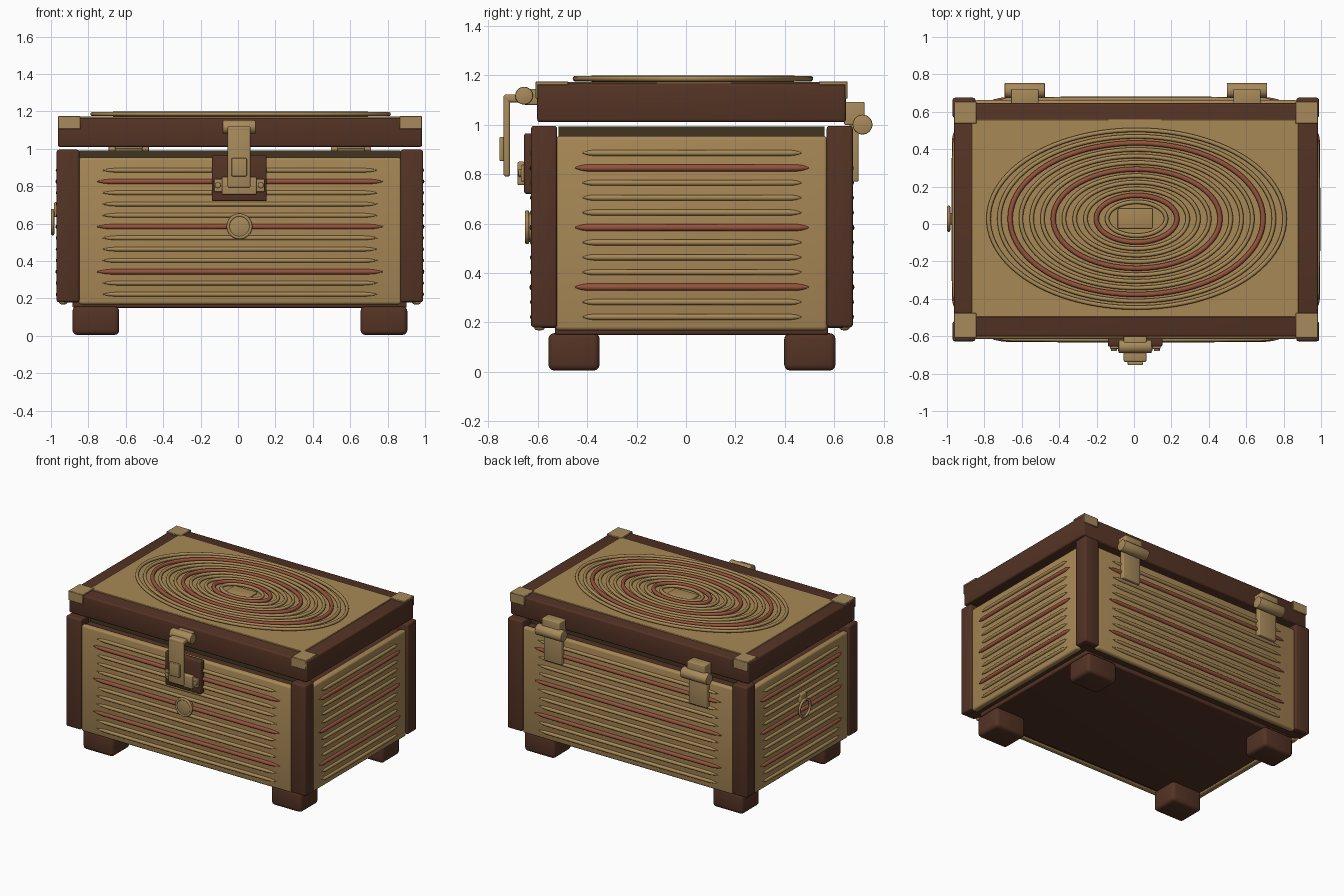
import bpy, math
from mathutils import Vector

if "Cube" in bpy.data.objects:
    bpy.data.objects.remove(bpy.data.objects["Cube"])

CX, CY = 0.01, 0.024   # middle of the chest body


def material(name, rgb):
    m = bpy.data.materials.new(name)
    m.diffuse_color = (*rgb, 1)
    m.use_nodes = True
    m.node_tree.nodes["Principled BSDF"].inputs["Base Color"].default_value = m.diffuse_color
    return m


TAN = material("tan_wood", (0.39, 0.246, 0.093))
BROWN = material("dark_brown_wood", (0.088, 0.033, 0.018))
RED = material("red_wood", (0.30, 0.085, 0.045))
BRASS = material("dull_brass", (0.39, 0.255, 0.105))
LINER = material("dark_olive_lining", (0.055, 0.036, 0.015))


def finish(ob, name, mat):
    ob.name = name
    ob.data.materials.clear()
    ob.data.materials.append(mat)
    bpy.ops.object.shade_smooth_by_angle(angle=math.radians(40))
    return ob


def box(name, x, y, z, mat, bevel=0.0, segments=3):
    """Box from (min, max) ranges with rounded edges."""
    bpy.ops.mesh.primitive_cube_add(size=1)
    ob = bpy.context.object
    for v in ob.data.vertices:
        v.co = [r[0] + (c + 0.5) * (r[1] - r[0]) for c, r in zip(v.co, (x, y, z))]
    if bevel:
        mod = ob.modifiers.new("round", 'BEVEL')
        mod.width, mod.segments = bevel, segments
        bpy.ops.object.modifier_apply(modifier="round")
    return finish(ob, name, mat)


def rod(name, centre, radius, length, axis, mat, bevel=0.005):
    """Cylinder along the given axis."""
    rot = {'X': (0, math.pi / 2, 0), 'Y': (math.pi / 2, 0, 0), 'Z': (0, 0, 0)}[axis]
    bpy.ops.mesh.primitive_cylinder_add(vertices=32, radius=radius, depth=length,
                                        location=centre, rotation=rot)
    ob = bpy.context.object
    mod = ob.modifiers.new("round", 'BEVEL')
    mod.width, mod.segments = bevel, 2
    bpy.ops.object.modifier_apply(modifier="round")
    return finish(ob, name, mat)


def tube(name, points, radii, thickness, mat, closed=False):
    """Round bead along a path, turned into a mesh."""
    cu = bpy.data.curves.new(name, 'CURVE')
    cu.dimensions = '3D'
    cu.bevel_depth, cu.bevel_resolution = thickness, 3
    cu.use_fill_caps = not closed
    sp = cu.splines.new('POLY')
    sp.points.add(len(points) - 1)
    for p, co, r in zip(sp.points, points, radii):
        p.co, p.radius = (*co, 1), r
    sp.use_cyclic_u = closed
    ob = bpy.data.objects.new(name, cu)
    bpy.context.collection.objects.link(ob)
    bpy.ops.object.select_all(action='DESELECT')
    ob.select_set(True)
    bpy.context.view_layer.objects.active = ob
    bpy.ops.object.convert(target='MESH')
    return finish(bpy.context.object, name, mat)


# Base, core and lining rim
box("base", (-0.885, 0.902), (-0.53, 0.575), (0.15, 0.19), BROWN, 0.008)
box("body_core", (-0.93, 0.95), (-0.585, 0.635), (0.178, 0.94), BROWN)
box("lining_rim", (-0.85, 0.87), (-0.515, 0.56), (0.93, 0.992), LINER)

# Feet
for sx in (-1, 1):
    for sy in (-1, 1):
        fx, fy = CX + sx * 0.77, CY + sy * 0.477
        box("foot", (fx - 0.125, fx + 0.125), (fy - 0.104, fy + 0.104),
            (0.005, 0.157), BROWN, 0.025)

# Corner posts
for sx in (-1, 1):
    for sy in (-1, 1):
        px, py = CX + sx * 0.919, CY + sy * 0.598
        box("corner_post", (px - 0.061, px + 0.061), (py - 0.053, py + 0.053),
            (0.18, 0.995), BROWN, 0.012)

# Wall panels between the posts
box("front_panel", (-0.853, 0.873), (-0.615, -0.57), (0.168, 0.953), TAN, 0.015)
box("back_panel", (-0.853, 0.873), (0.62, 0.663), (0.168, 0.953), TAN, 0.015)
box("left_panel", (-0.958, -0.91), (-0.528, 0.572), (0.168, 0.953), TAN, 0.015)
box("right_panel", (0.93, 0.978), (-0.528, 0.572), (0.168, 0.953), TAN, 0.015)

# Carved beads on every wall, every fourth one red
WALLS = [  # point on the wall, outward direction, direction along, half length
    ("front", (CX, -0.615), (0, -1), (1, 0), 0.735),
    ("back", (CX, 0.663), (0, 1), (1, 0), 0.735),
    ("left", (-0.958, CY), (-1, 0), (0, 1), 0.443),
    ("right", (0.978, CY), (1, 0), (0, 1), 0.443),
]
for wall, origin, out, along, half in WALLS:
    for i in range(12):
        red = i % 4 == 2
        length = half + (0.03 if red else 0)
        pts, radii = [], []
        for t in (-1, -0.95, -0.9, -0.5, 0, 0.5, 0.9, 0.95, 1):
            bow = 0.004 * (1 - t * t)
            p = Vector(origin) + Vector(out) * bow + Vector(along) * (t * length)
            pts.append((p.x, p.y, 0.222 + 0.0603 * i))
            radii.append({1: 0.15, 0.95: 0.75}.get(abs(t), 1))
        tube(f"{wall}_bead", pts, radii, 0.0145 if red else 0.0125, RED if red else TAN)

# Lid with its top panel
box("lid", (-0.963, 0.984), (-0.602, 0.647), (1.01, 1.166), BROWN, 0.012)
box("lid_panel", (-0.869, 0.88), (-0.497, 0.56), (1.15, 1.172), TAN, 0.003, 1)

# Lid corner brackets: top plate and hanging plate
for sx in (-1, 1):
    for sy in (-1, 1):
        xs = (-0.962, -0.842) if sx < 0 else (0.863, 0.983)
        ys = (-0.609, -0.476) if sy < 0 else (0.537, 0.654)
        face = (-0.609, -0.598) if sy < 0 else (0.643, 0.654)
        box("bracket_top", xs, ys, (1.16, 1.175), BRASS, 0.003, 1)
        box("bracket_side", xs, face, (1.105, 1.174), BRASS, 0.003, 1)

# Oval beads on the lid around a small plate
for k in range(12):
    a, b = 0.158 + 0.0576 * k, 0.09 + 0.035 * k
    ring = [(CX + 0.004 + a * math.cos(math.tau * i / 96),
             0.028 + b * math.sin(math.tau * i / 96), 1.186) for i in range(96)]
    red = k % 4 == 1
    tube("lid_oval", ring, [1] * 96, 0.0135 if red else 0.0115, RED if red else TAN, True)
box("lid_centre_plate", (-0.087, 0.1), (-0.024, 0.084), (1.165, 1.186), TAN, 0.006)

# Latch: backing plate, hinge barrel, strap and catch
box("latch_backing", (-0.14, 0.153), (-0.655, -0.61), (0.72, 0.965), BROWN, 0.01)
rod("latch_barrel", (0.006, -0.655, 1.117), 0.036, 0.176, 'X', BRASS)
box("latch_mount", (-0.055, 0.067), (-0.655, -0.595), (1.08, 1.145), BRASS, 0.006)
box("latch_arm", (-0.055, 0.067), (-0.738, -0.66), (1.09, 1.122), BRASS, 0.01)
box("latch_strap", (-0.055, 0.067), (-0.738, -0.711), (0.79, 1.122), BRASS, 0.01)
box("latch_pad", (-0.034, 0.047), (-0.755, -0.735), (0.853, 0.95), BRASS, 0.005)
box("latch_catch", (-0.086, 0.1), (-0.682, -0.65), (0.755, 0.85), BRASS, 0.008)
box("latch_catch_flange", (-0.128, 0.142), (-0.668, -0.65), (0.77, 0.838), BRASS, 0.005)
for x in (-0.108, 0.122):
    rod("latch_rivet", (x, -0.67, 0.805), 0.016, 0.018, 'Y', BRASS, 0.004)

# Round boss below the latch
rod("front_boss", (0.008, -0.63, 0.585), 0.06, 0.035, 'Y', BRASS)
boss = [(0.008 + 0.06 * math.cos(math.tau * i / 48), -0.643,
         0.585 + 0.06 * math.sin(math.tau * i / 48)) for i in range(48)]
tube("front_boss_rim", boss, [1] * 48, 0.009, BRASS, True)

# Ring pull on the left wall
box("ring_mount", (-0.984, -0.95), (-0.005, 0.06), (0.635, 0.715), BRASS, 0.008)
pull = [(-0.991, 0.028 + 0.062 * math.cos(math.tau * i / 48),
         0.608 + 0.062 * math.sin(math.tau * i / 48)) for i in range(48)]
tube("ring_pull", pull, [1] * 48, 0.009, BRASS, True)

# Back hinges
for x in (-0.584, 0.604):
    rod("hinge_barrel", (x, 0.714, 1.0), 0.04, 0.216, 'X', BRASS)
    box("hinge_lid_leaf", (x - 0.073, x + 0.073), (0.64, 0.722), (0.998, 1.092), BRASS, 0.006)
    box("hinge_body_leaf", (x - 0.073, x + 0.073), (0.66, 0.698), (0.77, 1.0), BRASS, 0.006)
